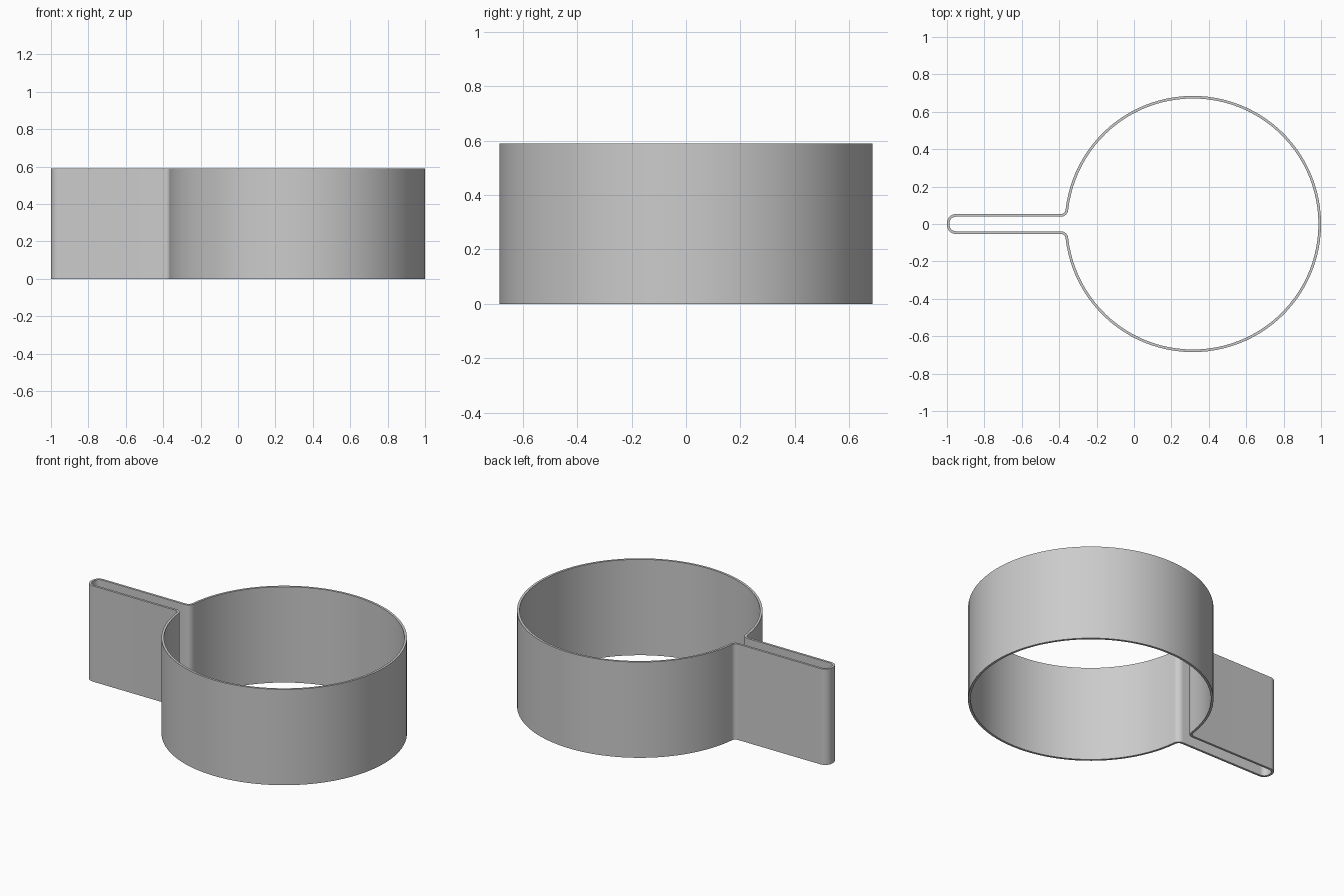
import bpy, bmesh
from math import sin, cos, pi, sqrt, atan2, radians

if "Cube" in bpy.data.objects:
    bpy.data.objects.remove(bpy.data.objects["Cube"])

HEIGHT, WALL = 0.59, 0.014
CX, R = 0.315, 0.685        # ring centre and outer radius
HALF, TIP = 0.053, -1.0     # handle half width and end
FILLET, CORNER = 0.025, 0.047


def arc(cx, cy, r, a0, a1, n):
    return [(cx + r * cos(a0 + (a1 - a0) * i / n),
             cy + r * sin(a0 + (a1 - a0) * i / n)) for i in range(n + 1)]


def outline(d):
    """Closed keyhole outline, moved inward by d."""
    fy = HALF + FILLET
    fx = CX - sqrt((R + FILLET) ** 2 - fy ** 2)
    a = atan2(fy, CX - fx)              # angle where fillet meets ring
    half = arc(CX, 0, R - d, 0, pi - a, 48)                        # ring
    half += arc(fx, fy, FILLET + d, -a, -pi / 2, 6)                # neck fillet
    half += arc(TIP + CORNER, HALF - CORNER, CORNER - d, pi / 2, pi, 8)  # tip
    # Mirror the half across y = 0, without doubling the point on the axis
    return half + [(x, -y) for x, y in reversed(half[1:])]


# Thin-walled cutter: outer and inner outlines bridged and extruded
bm = bmesh.new()
loops = [[bm.verts.new((x, y, z)) for x, y in outline(d)]
         for d, z in ((0, 0), (0, HEIGHT), (WALL, HEIGHT), (WALL, 0))]
n = len(loops[0])
for k in range(4):
    lo, hi = loops[k], loops[(k + 1) % 4]
    for i in range(n):
        j = (i + 1) % n
        bm.faces.new((lo[i], lo[j], hi[j], hi[i]))
bmesh.ops.recalc_face_normals(bm, faces=bm.faces)
mesh = bpy.data.meshes.new("keyhole_band")
bm.to_mesh(mesh)
bm.free()
band = bpy.data.objects.new("keyhole_band", mesh)
bpy.context.collection.objects.link(band)
bpy.context.view_layer.objects.active = band
band.select_set(True)
bpy.ops.object.shade_smooth_by_angle(angle=radians(30))
